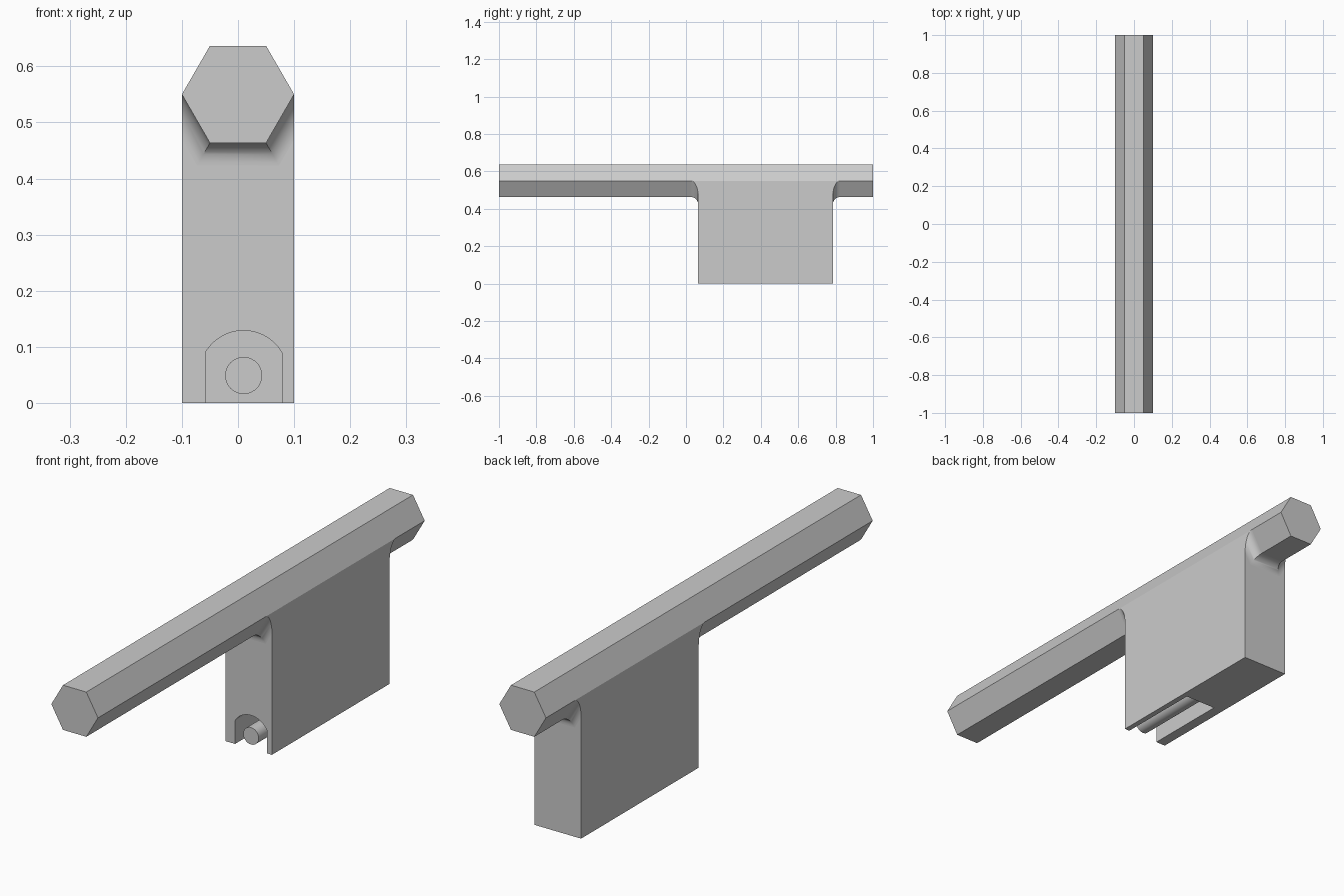
import bpy, bmesh
from math import sin, cos, pi, sqrt, asin, radians

if "Cube" in bpy.data.objects:
    bpy.data.objects.remove(bpy.data.objects["Cube"])

grey = bpy.data.materials.new("plain grey")
grey.use_nodes = True
grey.diffuse_color = (0.6, 0.6, 0.6, 1)
grey.node_tree.nodes["Principled BSDF"].inputs["Base Color"].default_value = (0.6, 0.6, 0.6, 1)

R = 0.1                      # bar corner radius and half width of the block
H = R * sqrt(3) / 2          # bar centre to flat
ZC = 0.55                    # bar axis height
Y0, Y1 = 0.065, 0.785        # block ends
FILLET, STEPS = 0.04, 12
PIN_X, PIN_Z, DEPTH = 0.01, 0.05, 0.345


def finish(name, bm):
    """Turn a bmesh into an object with sharp edges kept above 30 degrees."""
    bmesh.ops.recalc_face_normals(bm, faces=bm.faces)
    for e in bm.edges:
        e.smooth = e.calc_face_angle(0) < radians(30)
    mesh = bpy.data.meshes.new(name)
    bm.to_mesh(mesh)
    bm.free()
    mesh.materials.append(grey)
    obj = bpy.data.objects.new(name, mesh)
    bpy.context.collection.objects.link(obj)
    return obj


def prism(name, outline, ya, yb, smooth=False):
    """Extrude an (x, z) outline along y."""
    bm = bmesh.new()
    a, b = ([bm.verts.new((x, y, z)) for x, z in outline] for y in (ya, yb))
    bm.faces.new(a)
    bm.faces.new(b)
    n = len(outline)
    for i in range(n):
        j = (i + 1) % n
        bm.faces.new((a[i], a[j], b[j], b[i])).smooth = smooth
    return finish(name, bm)


def circle(x, z, r, n):
    return [(x + r * cos(2 * pi * i / n), z + r * sin(2 * pi * i / n)) for i in range(n)]


# Hexagonal bar
prism("hex_bar", circle(0, ZC, R, 6), -1, 1)

# Block with fillets that flow around the underside of the bar
bm = bmesh.new()


def fillet_end(y_end, out):
    """Rows of four points following the mitred offset of the lower bar faces."""
    rows = []
    for k in range(STEPS + 1):
        t = k / STEPS * pi / 2
        d = FILLET * (1 - cos(t))
        y = y_end + out * FILLET * (1 - sin(t))
        xm = R / 2 + d / sqrt(3)
        pts = [(-R, ZC - 2 * d), (-xm, ZC - H - d), (xm, ZC - H - d), (R, ZC - 2 * d)]
        rows.append([bm.verts.new((x, y, z)) for x, z in pts])
    for a, b in zip(rows, rows[1:]):
        for i in range(3):
            bm.faces.new((a[i], a[i + 1], b[i + 1], b[i])).smooth = True
    bm.faces.new(rows[0])
    feet = [bm.verts.new((x, y_end, 0)) for x in (-R, R)]
    bm.faces.new(rows[-1] + [feet[1], feet[0]])
    return rows, feet


front, front_feet = fillet_end(Y0, -1)
back, back_feet = fillet_end(Y1, 1)
for col, foot in ((0, 0), (3, 1)):
    bm.faces.new([r[col] for r in front] + [front_feet[foot], back_feet[foot]]
                 + [r[col] for r in reversed(back)])
bm.faces.new((front_feet[0], front_feet[1], back_feet[1], back_feet[0]))
bm.faces.new((front[0][0], front[0][3], back[0][3], back[0][0]))
block = finish("block", bm)

# Arched slot cut into the lower front of the block
half, arc_r = 0.068, 0.079
a0 = asin(sqrt(arc_r ** 2 - half ** 2) / arc_r)
arch = [(PIN_X + arc_r * cos(a0 + (pi - 2 * a0) * i / 24),
         PIN_Z + arc_r * sin(a0 + (pi - 2 * a0) * i / 24)) for i in range(25)]
slot = [(PIN_X + half, -0.05)] + arch + [(PIN_X - half, -0.05)]
cutter = prism("slot_cutter", slot, Y0 - 0.05, Y0 + DEPTH, smooth=True)
cutter.hide_render = True
mod = block.modifiers.new("slot", 'BOOLEAN')
mod.operation = 'DIFFERENCE'
mod.solver = 'EXACT'
mod.object = cutter
bpy.context.view_layer.objects.active = block
bpy.ops.object.modifier_apply(modifier=mod.name)
bpy.data.objects.remove(cutter)

# Round pin inside the slot, flush with the block front
prism("pin", circle(PIN_X, PIN_Z - 0.001, 0.033, 40), Y0, Y0 + DEPTH + 0.01, smooth=True)
